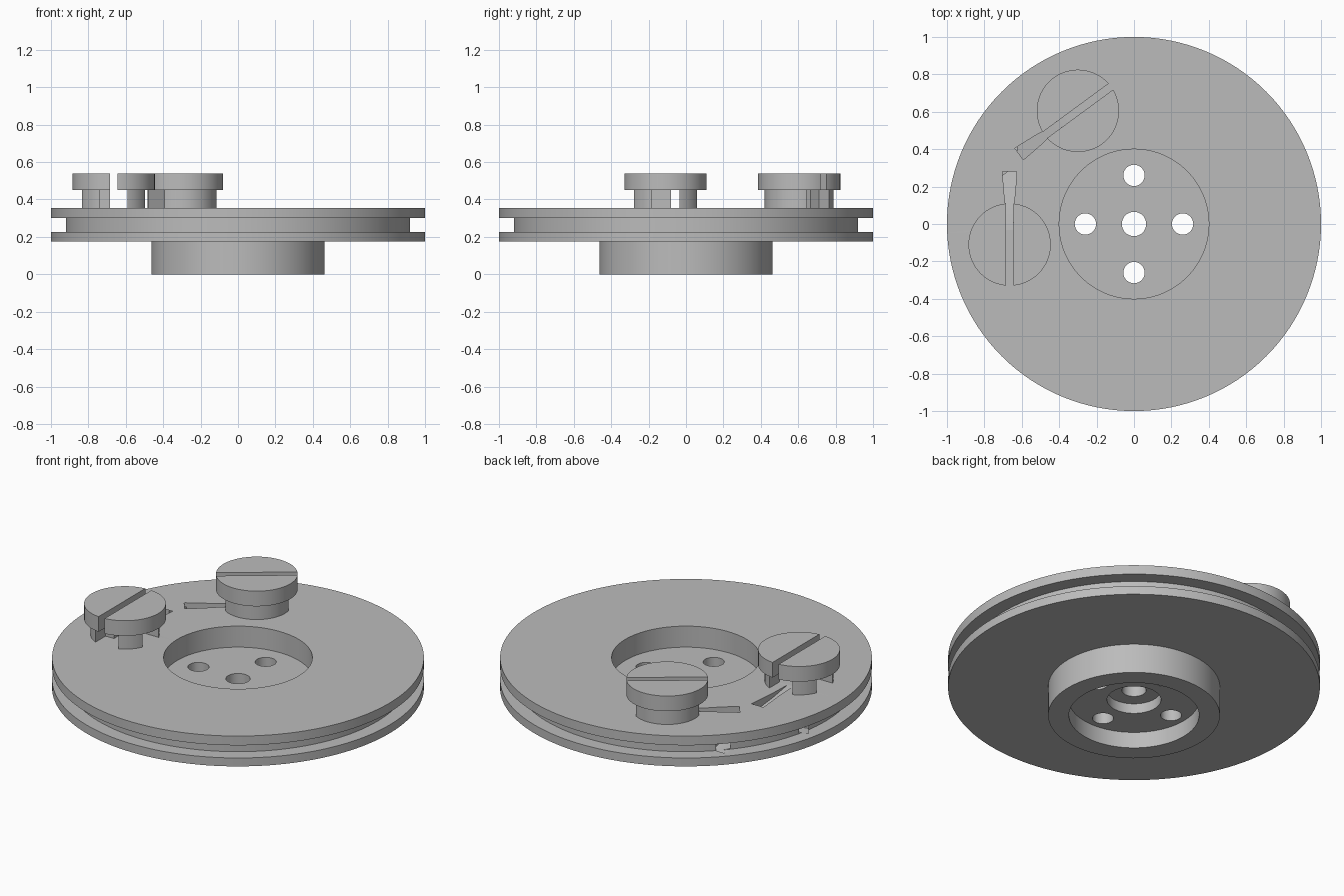
import bpy, bmesh, math
from mathutils import Matrix, Vector

if "Cube" in bpy.data.objects:
    bpy.data.objects.remove(bpy.data.objects["Cube"], do_unlink=True)

metal = bpy.data.materials.new("grey_metal")
metal.use_nodes = True
GREY = (0.5, 0.5, 0.5, 1)
metal.diffuse_color = GREY
metal.node_tree.nodes["Principled BSDF"].inputs["Base Color"].default_value = GREY


def finish(bm, name, place=Matrix()):
    bm.transform(place)
    bmesh.ops.recalc_face_normals(bm, faces=bm.faces)
    mesh = bpy.data.meshes.new(name)
    bm.to_mesh(mesh)
    bm.free()
    mesh.materials.append(metal)
    obj = bpy.data.objects.new(name, mesh)
    bpy.context.collection.objects.link(obj)
    return obj


def lathe(name, profile, steps=128):
    bm = bmesh.new()
    verts = [bm.verts.new((r, 0, z)) for r, z in profile]
    edges = [bm.edges.new((v, verts[i - 1])) for i, v in enumerate(verts)]
    bmesh.ops.spin(bm, geom=verts + edges, cent=(0, 0, 0), axis=(0, 0, 1),
                   angle=math.tau, steps=steps, use_merge=True)
    bmesh.ops.remove_doubles(bm, verts=bm.verts, dist=1e-5)
    return finish(bm, name)


def cylinder(name, x, y, r, z0, z1, place=Matrix(), sides=64):
    bm = bmesh.new()
    bmesh.ops.create_cone(bm, cap_ends=True, segments=sides, radius1=r, radius2=r,
                          depth=z1 - z0,
                          matrix=Matrix.Translation((x, y, (z0 + z1) / 2)))
    return finish(bm, name, place)


def box(name, x0, x1, y0, y1, z0, z1, place=Matrix()):
    bm = bmesh.new()
    size = Matrix.Diagonal((x1 - x0, y1 - y0, z1 - z0, 1))
    mid = Matrix.Translation(((x0 + x1) / 2, (y0 + y1) / 2, (z0 + z1) / 2))
    bmesh.ops.create_cube(bm, size=1, matrix=mid @ size)
    return finish(bm, name, place)


def ramp(name, sections, height, place):
    """Sloping channel lofted through (y, half width, floor z) sections."""
    bm = bmesh.new()
    rings = [[bm.verts.new(p) for p in ((-w, y, z), (w, y, z),
                                        (w, y, z + height), (-w, y, z + height))]
             for y, w, z in sections]
    for a, b in zip(rings, rings[1:]):
        for i in range(4):
            j = (i + 1) % 4
            bm.faces.new((a[i], a[j], b[j], b[i]))
    bm.faces.new(rings[0])
    bm.faces.new(rings[-1])
    return finish(bm, name, place)


def cut(obj, *cutters):
    for cutter in cutters:
        mod = obj.modifiers.new("cut", "BOOLEAN")
        mod.operation = "DIFFERENCE"
        mod.solver = "EXACT"
        mod.object = cutter
        bpy.context.view_layer.objects.active = obj
        bpy.ops.object.modifier_apply(modifier=mod.name)
        bpy.data.objects.remove(cutter, do_unlink=True)


# Grooved disc with hub, top recess, bottom recess and centre bore
TOP = 0.355
disc = lathe("grooved_disc", [
    (0.065, 0.155), (0.145, 0.155), (0.145, 0.096), (0.35, 0.096), (0.35, 0),
    (0.462, 0), (0.462, 0.175), (1, 0.175), (1, 0.225), (0.92, 0.225),
    (0.92, 0.30), (1, 0.30), (1, TOP), (0.4, TOP), (0.4, 0.23), (0.065, 0.23)])

# Four bolt holes
for k in range(4):
    a = k * math.pi / 2
    cut(disc, cylinder("bolt_hole", 0.26 * math.cos(a), 0.26 * math.sin(a),
                       0.057, -0.1, 0.5, sides=32))

# Two clamp posts, mirror images of each other, each with a line channel
first = Matrix.Translation((-0.665, -0.11, 0))
second = (Matrix.Translation((-0.3, 0.605, 0))
          @ Matrix.Rotation(math.radians(126.3), 4, "Z")
          @ Matrix.Diagonal((-1, 1, 1, 1)))
parts = [disc]
for side, place in (("right", first), ("back", second)):
    head = cylinder(side + "_post_head", 0, 0, 0.22, 0.45, 0.54, place)
    cut(head, box("head_slot", -0.02, 0.02, -1, 1, 0.4, 0.6, place))
    stem = cylinder(side + "_post_stem", 0, 0, 0.185, TOP - 0.003, 0.452, place)
    cut(stem, box("long_gap", -0.075, 0.075, -1, 1, 0.3, 0.5, place),
        box("cross_gap", -1, 1, -0.075, 0.075, 0.3, 0.5, place))
    core = box(side + "_post_core", -0.075, -0.02, -0.075, 0.03,
               TOP - 0.003, 0.452, place)
    # Channel sinking from the post to the rim groove
    slope = lambda y: TOP - 0.2 * (y - 0.08)
    cut(disc, ramp("line_channel", [(y, w, slope(y)) for y, w in (
        (0.08, 0.018), (0.22, 0.023), (0.27, 0.029), (0.38, 0.038), (0.76, 0.04))],
        0.062, place))
    parts += [head, stem, core]

# Smooth round walls, crisp edges
bpy.ops.object.select_all(action="DESELECT")
for obj in parts:
    obj.select_set(True)
bpy.context.view_layer.objects.active = disc
bpy.ops.object.shade_smooth_by_angle(angle=math.radians(30))
